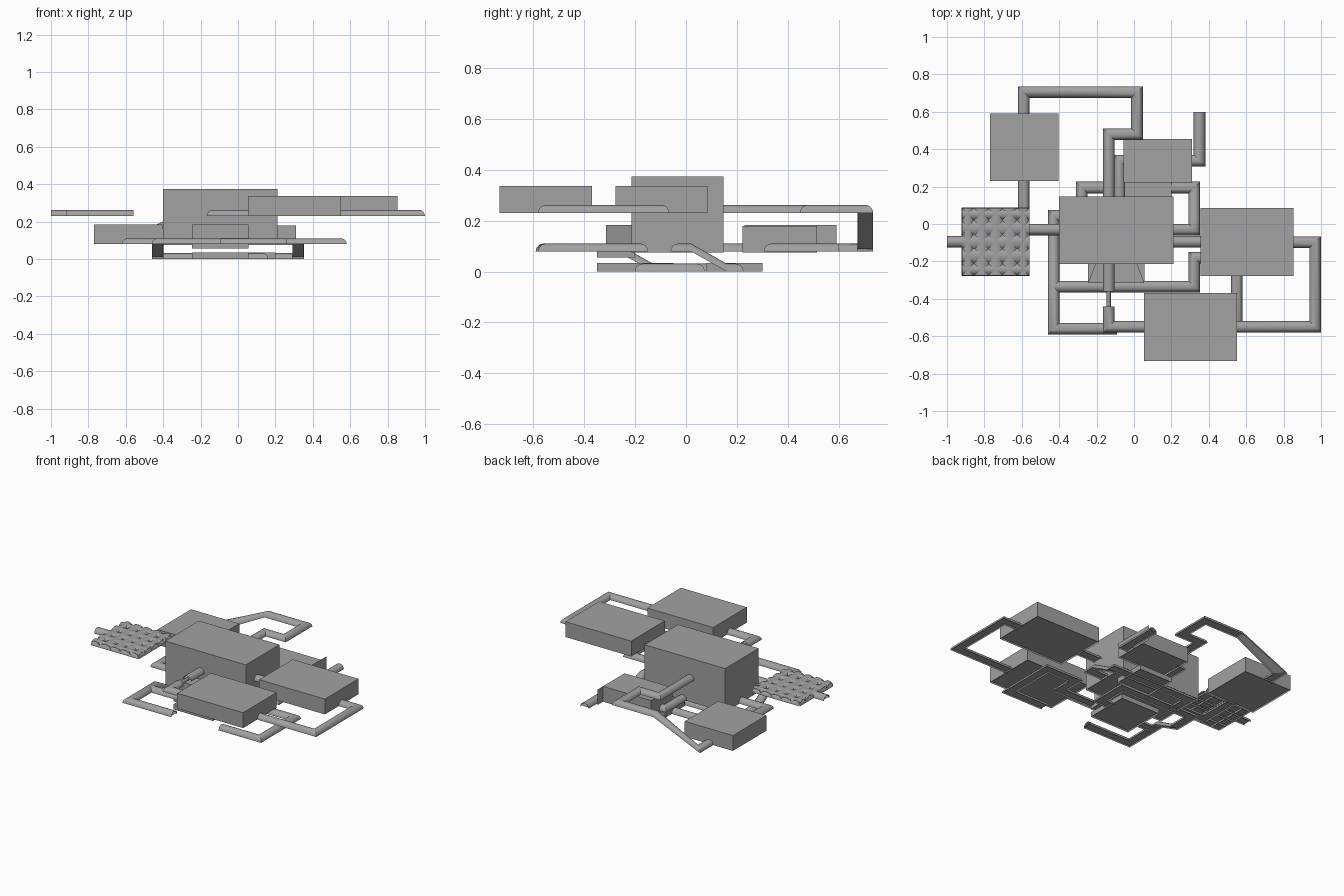
import bpy, bmesh, math
from mathutils import Vector

if "Cube" in bpy.data.objects:
    bpy.data.objects.remove(bpy.data.objects["Cube"], do_unlink=True)

grey = bpy.data.materials.new("stone grey")
grey.use_nodes = True
colour = (0.36, 0.36, 0.36, 1)
grey.diffuse_color = colour
grey.node_tree.nodes["Principled BSDF"].inputs["Base Color"].default_value = colour

LOW, MID, HIGH = 0.0, 0.079, 0.231
R, SEG = 0.031, 10


def finish(bm, name, smooth=False):
    mesh = bpy.data.meshes.new(name)
    bm.to_mesh(mesh)
    bm.free()
    mesh.materials.append(grey)
    ob = bpy.data.objects.new(name, mesh)
    bpy.context.collection.objects.link(ob)
    if smooth:
        bpy.ops.object.select_all(action='DESELECT')
        ob.select_set(True)
        bpy.context.view_layer.objects.active = ob
        bpy.ops.object.shade_smooth_by_angle(angle=math.radians(35))
    return ob


def room(name, x0, x1, y0, y1, z0, z1, taper=0.0):
    """Hall with a slightly recessed floor; taper narrows the rear wall."""
    bm = bmesh.new()
    plan = [(x0, y0), (x1, y0), (x1 - taper, y1), (x0 + taper, y1)]
    low = [bm.verts.new((x, y, z0)) for x, y in plan]
    top = [bm.verts.new((x, y, z1)) for x, y in plan]
    floor = [bm.verts.new((x, y, z0 + 0.012)) for x, y in plan]
    bm.faces.new(top)
    bm.faces.new(floor[::-1])
    for i in range(4):
        j = (i + 1) % 4
        bm.faces.new((low[i], low[j], top[j], top[i]))
    return finish(bm, name)


def corridor(name, path, radius=R, height=R):
    """Half-round tunnel with a recessed floor, mitred along a path."""
    pts = [Vector(p) for p in path]
    flat = [(b - a).to_2d().normalized() for a, b in zip(pts, pts[1:])]
    bm = bmesh.new()
    rings = []
    for i, p in enumerate(pts):
        a, b = flat[max(i - 1, 0)], flat[min(i, len(flat) - 1)]
        na, nb = Vector((a.y, -a.x)), Vector((b.y, -b.x))
        side = (na + nb) / (1 + na.dot(nb))
        ring = []
        for k in range(SEG + 1):
            t = math.pi * k / SEG
            off = side * radius * math.cos(t)
            ring.append(bm.verts.new((p.x + off.x, p.y + off.y,
                                      p.z + height * math.sin(t))))
        rings.append(ring)
    for r0, r1 in zip(rings, rings[1:]):
        for k in range(SEG):
            bm.faces.new((r0[k], r1[k], r1[k + 1], r0[k + 1]))
    bmesh.ops.recalc_face_normals(bm, faces=bm.faces)
    if sum(f.normal.z for f in bm.faces) < 0:
        bmesh.ops.reverse_faces(bm, faces=bm.faces)
    for r0, r1 in zip(rings, rings[1:]):
        corners = (r0[1], r1[1], r1[-2], r0[-2])
        face = bm.faces.new([bm.verts.new(v.co) for v in corners])
        face.normal_update()
        if face.normal.z > 0:
            face.normal_flip()
    return finish(bm, name, True)


# Halls
room("central_hall", -0.4, 0.21, -0.215, 0.148, 0.075, 0.374)
room("left_hall", 0.355, 0.853, -0.278, 0.085, HIGH, 0.336)
room("front_hall", 0.053, 0.552, -0.733, -0.37, HIGH, 0.336)
room("back_right_hall", -0.77, -0.405, 0.23, 0.592, MID, 0.184)
room("back_hall", -0.055, 0.31, 0.222, 0.455, 0.075, 0.18)
room("back_hall_wall_fin", 0.309, 0.31, 0.45, 0.515, 0.075, 0.18)
room("front_porch", -0.245, 0.055, -0.315, -0.21, 0.078, 0.184, 0.04)
room("porch_step", -0.245, 0.055, -0.35, -0.2, 0.055, 0.08)
room("front_cellar", -0.245, 0.055, -0.35, -0.05, LOW, 0.034)
room("back_cellar", -0.05, 0.2, 0.08, 0.3, LOW, 0.034)

# Grid of crossing tunnels, leaving small pits between them
GX, GY, STEP = -0.74, -0.095, 0.074
for k in range(-2, 3):
    s = k * STEP
    r = 0.034 if abs(k) == 2 else 0.046
    corridor("grid_tunnel_lengthwise", [(GX - 0.18, GY + s, HIGH), (GX + 0.18, GY + s, HIGH)], r)
    corridor("grid_tunnel_crosswise", [(GX + s, GY - 0.18, HIGH), (GX + s, GY + 0.18, HIGH)], r)

# Upper corridors
corridor("grid_entry_corridor", [(-1, -0.095, HIGH), (-0.9, -0.095, HIGH)])
corridor("central_to_left_corridor", [(0.2, -0.095, HIGH), (0.36, -0.095, HIGH)])
corridor("outer_corridor", [(0.84, -0.098, HIGH), (0.968, -0.098, HIGH),
                            (0.968, -0.55, HIGH), (0.54, -0.55, HIGH)])
corridor("front_corridor", [(0.06, -0.55, HIGH), (-0.135, -0.55, HIGH), (-0.135, -0.44, HIGH)])
corridor("narrow_link", [(-0.135, -0.45, HIGH), (-0.135, -0.355, HIGH)], 0.011, 0.02)
corridor("porch_corridor", [(-0.135, -0.36, HIGH), (-0.135, -0.2, HIGH)])
corridor("back_ramp_corridor", [(-0.135, 0.14, HIGH), (-0.135, 0.48, HIGH), (0.016, 0.48, HIGH),
                                (0.016, 0.705, HIGH), (-0.27, 0.705, HIGH),
                                (-0.59, 0.705, MID), (-0.59, 0.58, MID)])

# Middle corridors
corridor("right_corridor", [(-0.59, 0.24, MID), (-0.59, -0.03, MID), (-0.39, -0.03, MID)])
corridor("back_exit_corridor", [(0.3, 0.338, MID), (0.35, 0.338, MID), (0.35, 0.6, MID)])
corridor("back_hall_link", [(-0.04, 0.338, MID), (-0.078, 0.338, MID), (-0.078, 0.14, MID)])
corridor("cross_corridor", [(-0.43, -0.335, MID), (0.322, -0.335, MID), (0.322, -0.18, MID),
                            (0.55, -0.18, MID), (0.55, -0.55, MID), (0.26, -0.55, MID)])

# Ramps to the lower level
corridor("front_ramp_corridor", [(-0.09, -0.56, MID), (-0.43, -0.56, MID), (-0.43, -0.27, MID),
                                 (-0.43, -0.13, LOW), (-0.43, 0.043, LOW), (0.13, 0.043, LOW),
                                 (0.13, -0.17, LOW), (0.04, -0.17, LOW)])
corridor("back_ramp_to_cellar", [(0.2, -0.03, MID), (0.322, -0.03, MID), (0.322, 0.02, MID),
                                 (0.322, 0.16, LOW), (0.322, 0.195, LOW), (-0.28, 0.195, LOW),
                                 (-0.28, 0.043, LOW)])
